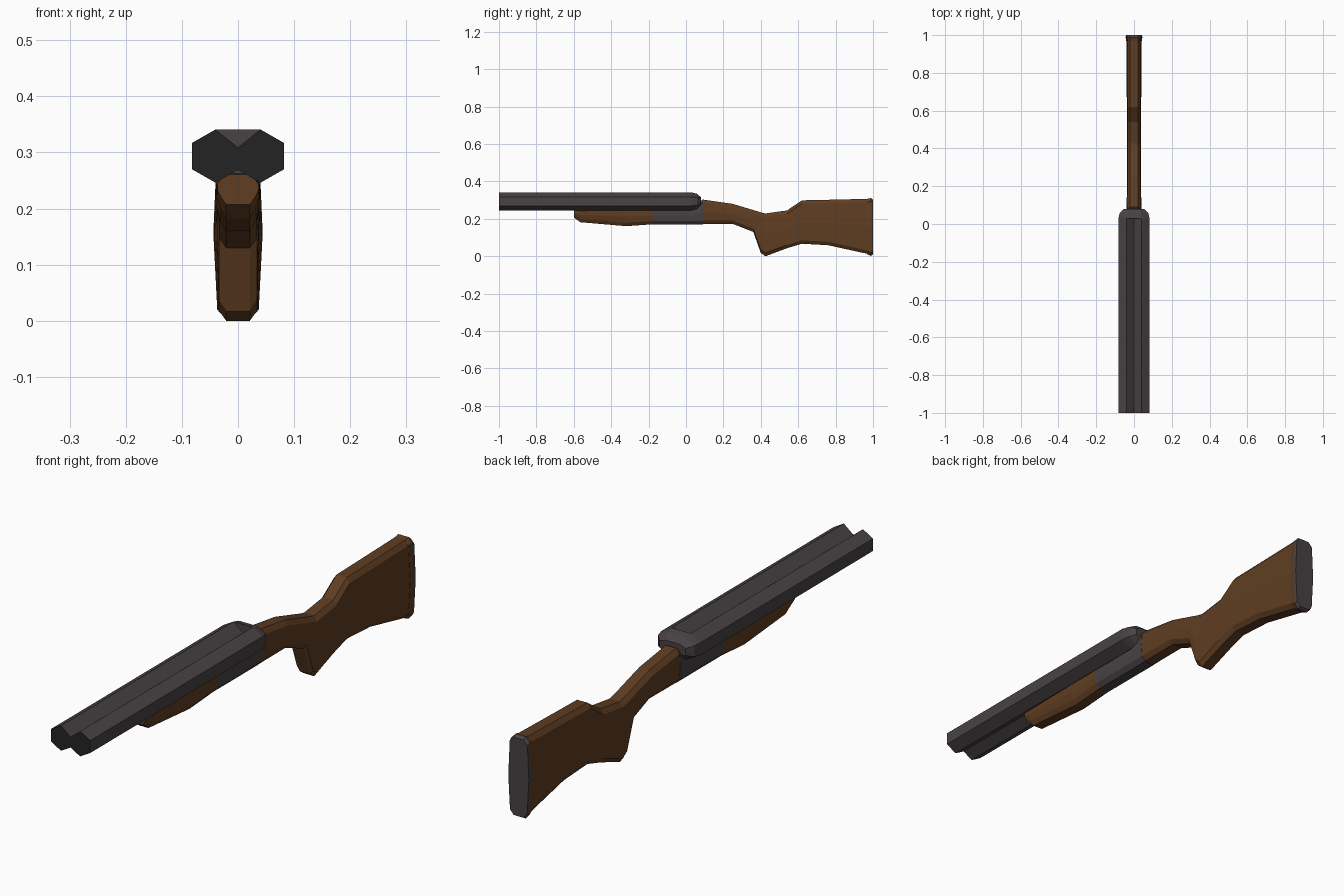
import bpy, bmesh

if "Cube" in bpy.data.objects:
    bpy.data.objects.remove(bpy.data.objects["Cube"])


def material(name, rgb):
    m = bpy.data.materials.new(name)
    m.diffuse_color = (*rgb, 1)
    m.use_nodes = True
    m.node_tree.nodes["Principled BSDF"].inputs["Base Color"].default_value = m.diffuse_color
    return m


WOOD = material("walnut brown", (0.115, 0.047, 0.016))
STEEL = material("dark steel", (0.065, 0.054, 0.056))
BLACK = material("muzzle black", (0.017, 0.017, 0.017))


def loft(name, rings, mats):
    """Skin a list of equal-length rings of 3D points and cap both ends."""
    bm = bmesh.new()
    rows = [[bm.verts.new(p) for p in ring] for ring in rings]
    n = len(rows[0])
    for a, b in zip(rows, rows[1:]):
        for i in range(n):
            bm.faces.new((a[i], a[(i + 1) % n], b[(i + 1) % n], b[i]))
    bm.faces.new(rows[0])
    bm.faces.new(rows[-1][::-1])
    bmesh.ops.recalc_face_normals(bm, faces=bm.faces)
    me = bpy.data.meshes.new(name)
    bm.to_mesh(me)
    bm.free()
    for m in mats:
        me.materials.append(m)
    ob = bpy.data.objects.new(name, me)
    bpy.context.collection.objects.link(ob)
    return ob


def mirrored(half, y):
    """Right half (top to bottom) -> full closed ring at depth y."""
    left = [(-x, z) for x, z in reversed(half) if x > 1e-6]
    return [(x, y, z) for x, z in half + left]


def body_ring(y, top, bottom, w_top, w_mid, w_bot, bevel=0.018, flat=0.021):
    """Bevelled slab section used by the wood and the receiver."""
    mid = (top + bottom) / 2
    return mirrored([(flat, top), (w_top, top - bevel), (w_mid, mid),
                     (w_bot, bottom + bevel), (flat, bottom)], y)


# Twin barrels: two hexagons side by side, black at the muzzle
twin = [(0, 0.314), (0.04, 0.346), (0.082, 0.322), (0.082, 0.275),
        (0.04, 0.251), (0, 0.274)]
barrels = loft("barrels", [mirrored(twin, -1), mirrored(twin, 0.03)], [STEEL, BLACK])
for f in barrels.data.polygons:
    f.material_index = int(f.normal.y < -0.9)

# Rounded breech closing the barrels
breech = []
for y, wide, narrow, h, side in [(0.03, 0.082, 0.04, 0.0475, 0.0235),
                                 (0.058, 0.076, 0.037, 0.041, 0.021),
                                 (0.08, 0.054, 0.03, 0.022, 0.013)]:
    c = 0.2985
    breech.append(mirrored([(narrow, c + h), (wide, c + side),
                            (wide, c - side), (narrow, c - h)], y))
loft("breech", breech, [STEEL])

# Receiver under the breech
loft("receiver", [body_ring(-0.18, 0.268, 0.176, 0.039, 0.04, 0.036),
                  body_ring(0.03, 0.268, 0.176, 0.039, 0.04, 0.036),
                  body_ring(0.09, 0.308, 0.176, 0.037, 0.04, 0.036)], [STEEL])

# Wooden fore-end
loft("fore_end", [body_ring(-0.6, 0.266, 0.212, 0.036, 0.037, 0.032, 0.016),
                  body_ring(-0.565, 0.266, 0.187, 0.038, 0.038, 0.031),
                  body_ring(-0.32, 0.268, 0.166, 0.039, 0.04, 0.033),
                  body_ring(-0.18, 0.268, 0.176, 0.039, 0.04, 0.036)], [WOOD])

# Stock with grip: y, top, bottom, half widths at top, middle, bottom
stock = [(0.09, 0.308, 0.177, 0.036, 0.039, 0.035),
         (0.25, 0.285, 0.178, 0.034, 0.037, 0.034),
         (0.36, 0.252, 0.135, 0.034, 0.037, 0.034),
         (0.40, 0.240, 0.022, 0.034, 0.037, 0.034),
         (0.425, 0.234, 0.005, 0.034, 0.037, 0.034),
         (0.54, 0.250, 0.048, 0.034, 0.037, 0.034),
         (0.62, 0.304, 0.072, 0.034, 0.038, 0.034),
         (0.76, 0.307, 0.064, 0.034, 0.039, 0.034),
         (0.97, 0.312, 0.018, 0.034, 0.041, 0.034)]
loft("stock", [body_ring(*s) for s in stock], [WOOD])

# Flared wooden rim and steel butt plate
loft("stock_rim", [body_ring(0.968, 0.312, 0.016, 0.035, 0.042, 0.035),
                   body_ring(0.988, 0.316, 0.007, 0.038, 0.044, 0.037)], [WOOD])
loft("butt_plate", [body_ring(0.988, 0.316, 0.007, 0.038, 0.044, 0.037),
                    body_ring(1.0, 0.308, 0.014, 0.037, 0.043, 0.036)], [STEEL])

# Rest the lowest point on the ground
low = min(v.co.z for o in bpy.data.objects for v in o.data.vertices)
for o in bpy.data.objects:
    for v in o.data.vertices:
        v.co.z -= low
